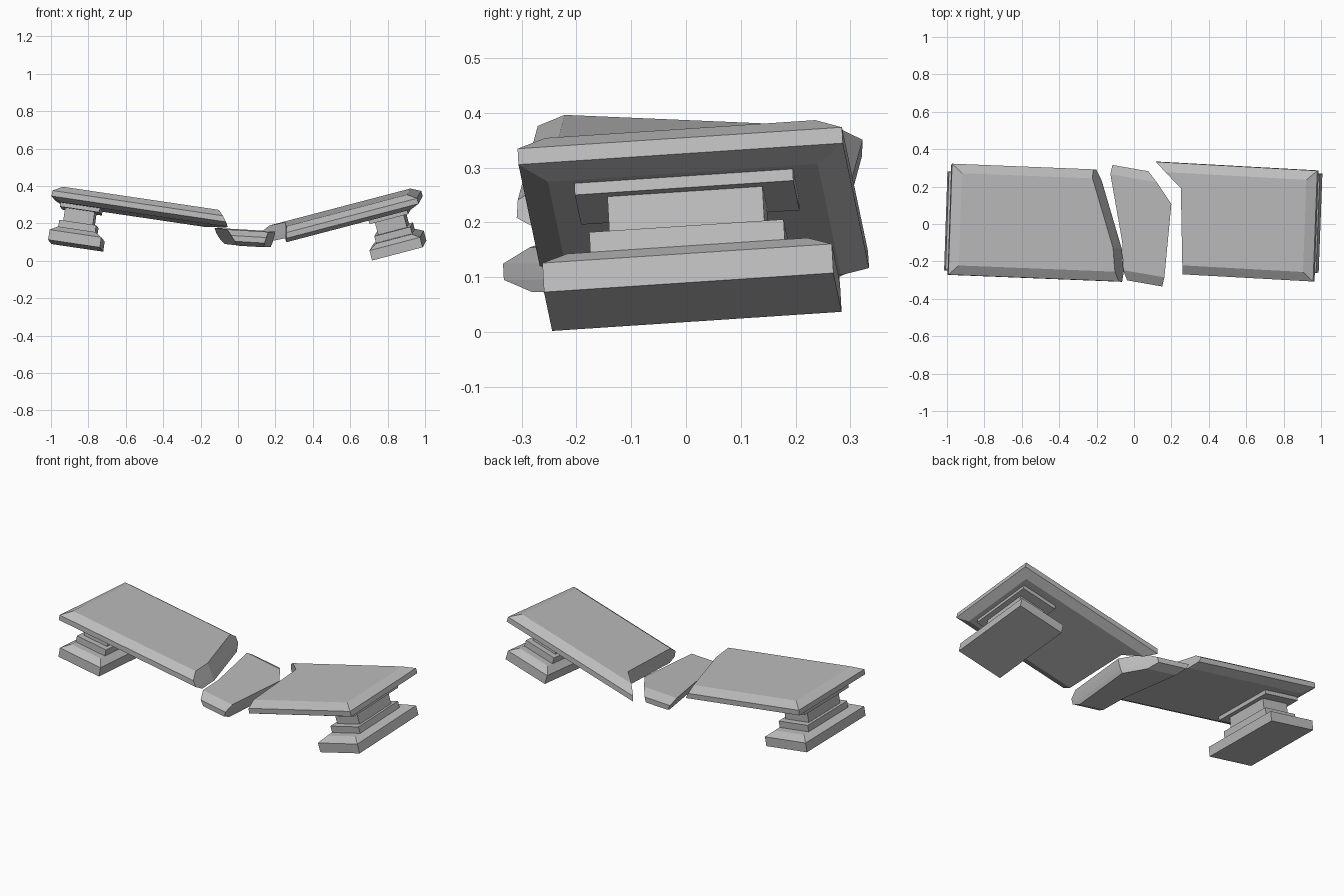
import bpy
import bmesh
from mathutils import Matrix, Vector

cube = bpy.data.objects.get("Cube")
if cube:
    bpy.data.objects.remove(cube, do_unlink=True)

stone = bpy.data.materials.new("grey_stone")
stone.use_nodes = True
stone.diffuse_color = (0.5, 0.5, 0.5, 1)
stone.node_tree.nodes["Principled BSDF"].inputs["Base Color"].default_value = (0.5, 0.5, 0.5, 1)

DEPTHS = (0, -0.03, -0.06, -0.083)   # slab layers below the top face
INSETS = (0.05, 0, 0, 0.05)          # bevel inset of each layer
HALF = 0.297                         # half the slab depth


def frame(origin, along, across):
    """Tilted coordinate frame from a lengthwise and a crosswise direction."""
    u = Vector(along).normalized()
    w = u.cross(Vector(across)).normalized()
    v = w.cross(u)
    m = Matrix((u, v, w)).transposed().to_4x4()
    m.translation = origin
    return m


def layered(name, matrix, layers):
    """Solid made by joining stacked outlines that share a point count."""
    bm = bmesh.new()
    rings = [[bm.verts.new(p) for p in ring] for ring in layers]
    for low, high in zip(rings, rings[1:]):
        for i in range(len(low)):
            j = (i + 1) % len(low)
            bm.faces.new((low[i], low[j], high[j], high[i]))
    bm.faces.new(rings[0])
    bm.faces.new(rings[-1])
    bmesh.ops.recalc_face_normals(bm, faces=bm.faces)
    mesh = bpy.data.meshes.new(name)
    bm.to_mesh(mesh)
    bm.free()
    mesh.materials.append(stone)
    obj = bpy.data.objects.new(name, mesh)
    obj.matrix_world = matrix
    bpy.context.collection.objects.link(obj)
    return obj


def trim(edge, inset):
    """Shorten an edge line at both ends so that it meets the inset sides."""
    pts = [Vector(p) for p in edge]
    ends = []
    for a, b in ((pts[0], pts[1]), (pts[-1], pts[-2])):
        ends.append(a.lerp(b, inset / abs(b.y - a.y)))
    return [ends[0]] + pts[1:-1] + [ends[1]]


def slab(name, matrix, left, right, left_shift, right_shift):
    """Bevelled slab between two end lines, each running front to back."""
    layers = []
    for z, inset, ls, rs in zip(DEPTHS, INSETS, left_shift, right_shift):
        ring = [(p.x + rs, p.y, z) for p in trim(right, inset)]
        ring += [(p.x + ls, p.y, z) for p in reversed(trim(left, inset))]
        layers.append(ring)
    layered(name, matrix, layers)


def rect(x, hx, hy, z):
    return [(x + sx * hx, sy * hy, z) for sx, sy in ((-1, -1), (1, -1), (1, 1), (-1, 1))]


def leg(side, matrix, x):
    """Stepped pedestal: cap plate, column, base block and bevelled foot."""
    for part, hx, hy, top, bottom in (
        ("cap", 0.107, 0.2, -0.08, -0.105),
        ("column", 0.08, 0.142, -0.1, -0.178),
        ("base", 0.1, 0.178, -0.175, -0.215),
    ):
        layered(f"{side}_leg_{part}", matrix, [rect(x, hx, hy, top), rect(x, hx, hy, bottom)])
    layered(f"{side}_foot", matrix, [
        rect(x, 0.1, 0.22, -0.213), rect(x, 0.14, 0.265, -0.238), rect(x, 0.14, 0.265, -0.293)])


straight = [(0, -HALF), (0, HALF)]

# Half of the seat on the model's right, sloping down to the middle
right_frame = frame((-0.978, 0.027, 0.393), (1, -0.04, -0.148), (0.05, 1, -0.045))
slab("right_seat_half", right_frame, straight,
     [(0.9, -HALF), (0.88, -0.12), (0.74, HALF)],
     INSETS, (0, 0.022, 0.044, 0.06))
leg("right", right_frame, 0.155)

# Half of the seat on the model's left, with a broken spike at the back
left_frame = frame((0.961, -0.013, 0.383), (1, -0.055, 0.262), (0.045, 1, 0.068))
slab("left_seat_half", left_frame,
     [(-0.715, -HALF), (-0.742, 0.165), (-0.885, HALF)], straight,
     (0, -0.008, -0.016, -0.021), [-i for i in INSETS])
leg("left", left_frame, -0.18)

# Fallen fragment between the halves
fragment_frame = frame((0.028, -0.011, 0.165), (1, -0.175, -0.06), (0.175, 1, 0))
slab("seat_fragment", fragment_frame,
     [(-0.034, -HALF), (-0.075, -0.1), (-0.218, HALF)],
     [(0.184, -HALF), (0.149, 0.146), (0.004, HALF)],
     (0, 0.022, 0.044, 0.06), (0, -0.005, -0.012, -0.02))
